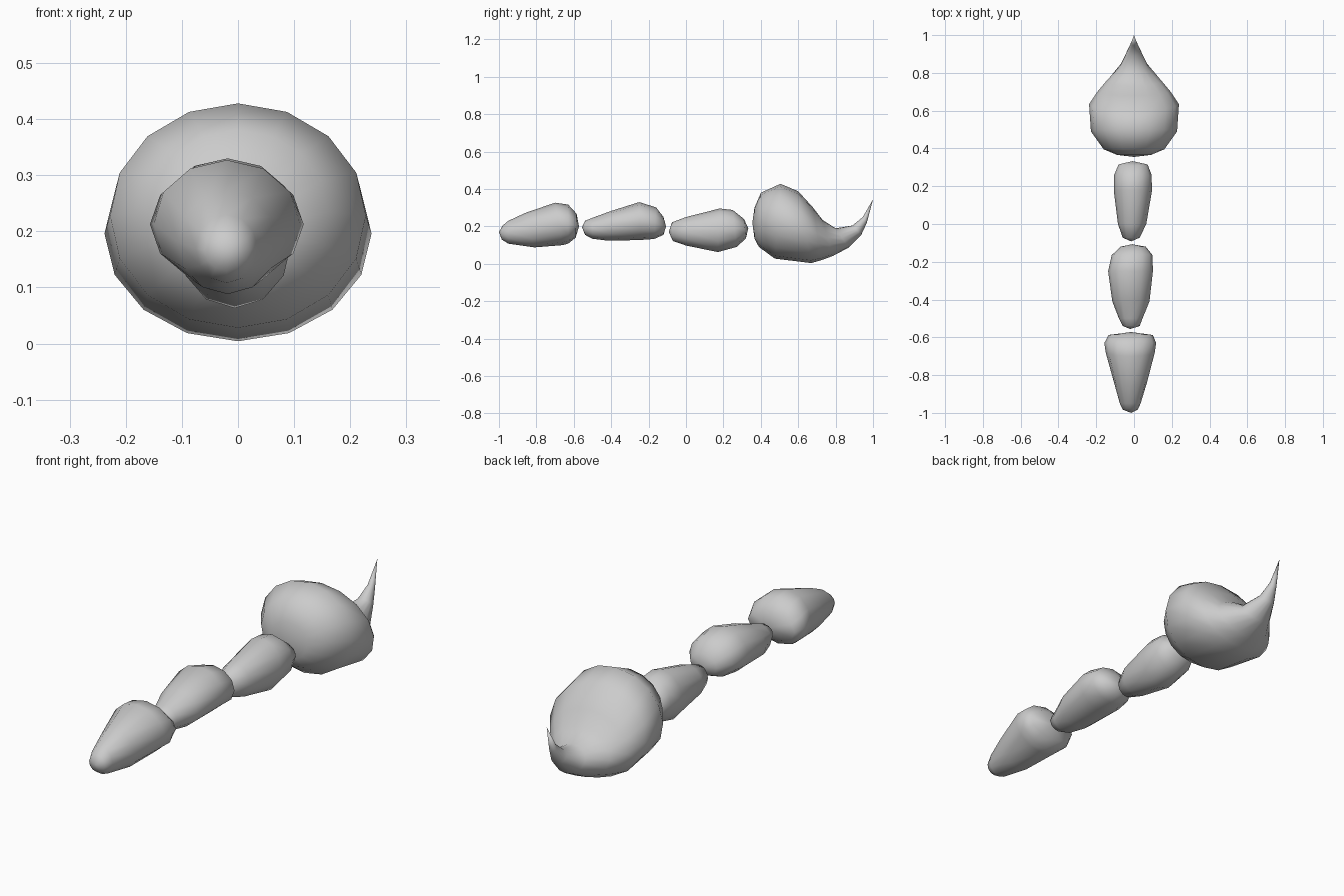
import bpy, bmesh
from math import sin, cos, pi


def loft(name, sides, start, rings, end):
    """Closed smooth body through tilted elliptical rings.
    Each ring: (y_top, z_top, y_bottom, z_bottom, x_left, x_right)."""
    bm = bmesh.new()
    loops = []
    for yt, zt, yb, zb, xl, xr in rings:
        loop = []
        for i in range(sides):
            a = 2 * pi * i / sides
            s, c = sin(a), cos(a)
            loop.append(bm.verts.new(((xl + xr) / 2 + (xr - xl) / 2 * s,
                                      (yt + yb) / 2 + (yt - yb) / 2 * c,
                                      (zt + zb) / 2 + (zt - zb) / 2 * c)))
        loops.append(loop)
    for a, b in zip(loops, loops[1:]):
        for i in range(sides):
            j = (i + 1) % sides
            bm.faces.new((a[i], a[j], b[j], b[i]))
    for pole, loop in ((start, loops[0]), (end, loops[-1])):
        tip = bm.verts.new(pole)
        for i in range(sides):
            bm.faces.new((loop[i], loop[(i + 1) % sides], tip))
    bmesh.ops.recalc_face_normals(bm, faces=bm.faces)
    for f in bm.faces:
        f.smooth = True
    mesh = bpy.data.meshes.new(name)
    bm.to_mesh(mesh)
    bm.free()
    ob = bpy.data.objects.new(name, mesh)
    bpy.context.collection.objects.link(ob)
    return ob


# First tail segment: tapered, narrow toward the front
loft("tail_segment_front", 12, (-0.015, -1.0, 0.17), [
    (-0.98, 0.205, -0.985, 0.13, -0.06, 0.02),
    (-0.95, 0.23, -0.95, 0.108, -0.075, 0.035),
    (-0.86, 0.272, -0.81, 0.088, -0.107, 0.07),
    (-0.70, 0.327, -0.66, 0.100, -0.15, 0.11),
    (-0.63, 0.317, -0.63, 0.108, -0.157, 0.117),
    (-0.585, 0.268, -0.59, 0.14, -0.135, 0.1),
], (-0.015, -0.572, 0.20))

# Second tail segment
loft("tail_segment_middle", 12, (-0.02, -0.556, 0.195), [
    (-0.54, 0.23, -0.54, 0.155, -0.06, 0.03),
    (-0.50, 0.246, -0.50, 0.134, -0.08, 0.045),
    (-0.40, 0.283, -0.42, 0.124, -0.115, 0.082),
    (-0.25, 0.33, -0.25, 0.127, -0.137, 0.1),
    (-0.16, 0.302, -0.17, 0.133, -0.118, 0.098),
    (-0.12, 0.25, -0.12, 0.155, -0.07, 0.062),
], (-0.01, -0.107, 0.20))

# Third tail segment
loft("tail_segment_rear", 12, (-0.015, -0.092, 0.17), [
    (-0.075, 0.222, -0.07, 0.122, -0.06, 0.03),
    (0.00, 0.25, 0.00, 0.098, -0.085, 0.065),
    (0.18, 0.296, 0.17, 0.063, -0.107, 0.095),
    (0.25, 0.288, 0.27, 0.09, -0.105, 0.093),
    (0.31, 0.24, 0.32, 0.135, -0.082, 0.072),
], (-0.008, 0.333, 0.19))

# Bulb sweeping into an upward-curved stinger
bulb = [
    (0.366, 0.30, 0.366, 0.135, 0.09),
    (0.40, 0.38, 0.39, 0.09, 0.16),
    (0.505, 0.428, 0.475, 0.028, 0.228),
    (0.60, 0.388, 0.67, 0.004, 0.238),
    (0.68, 0.30, 0.725, 0.02, 0.192),
    (0.73, 0.235, 0.785, 0.042, 0.146),
    (0.80, 0.19, 0.87, 0.087, 0.075),
    (0.89, 0.205, 0.937, 0.155, 0.036),
    (0.945, 0.25, 0.967, 0.22, 0.017),
]
loft("stinger", 16, (0, 0.355, 0.22),
     [(yt, zt, yb, zb, -w, w) for yt, zt, yb, zb, w in bulb],
     (0, 1.0, 0.345))
